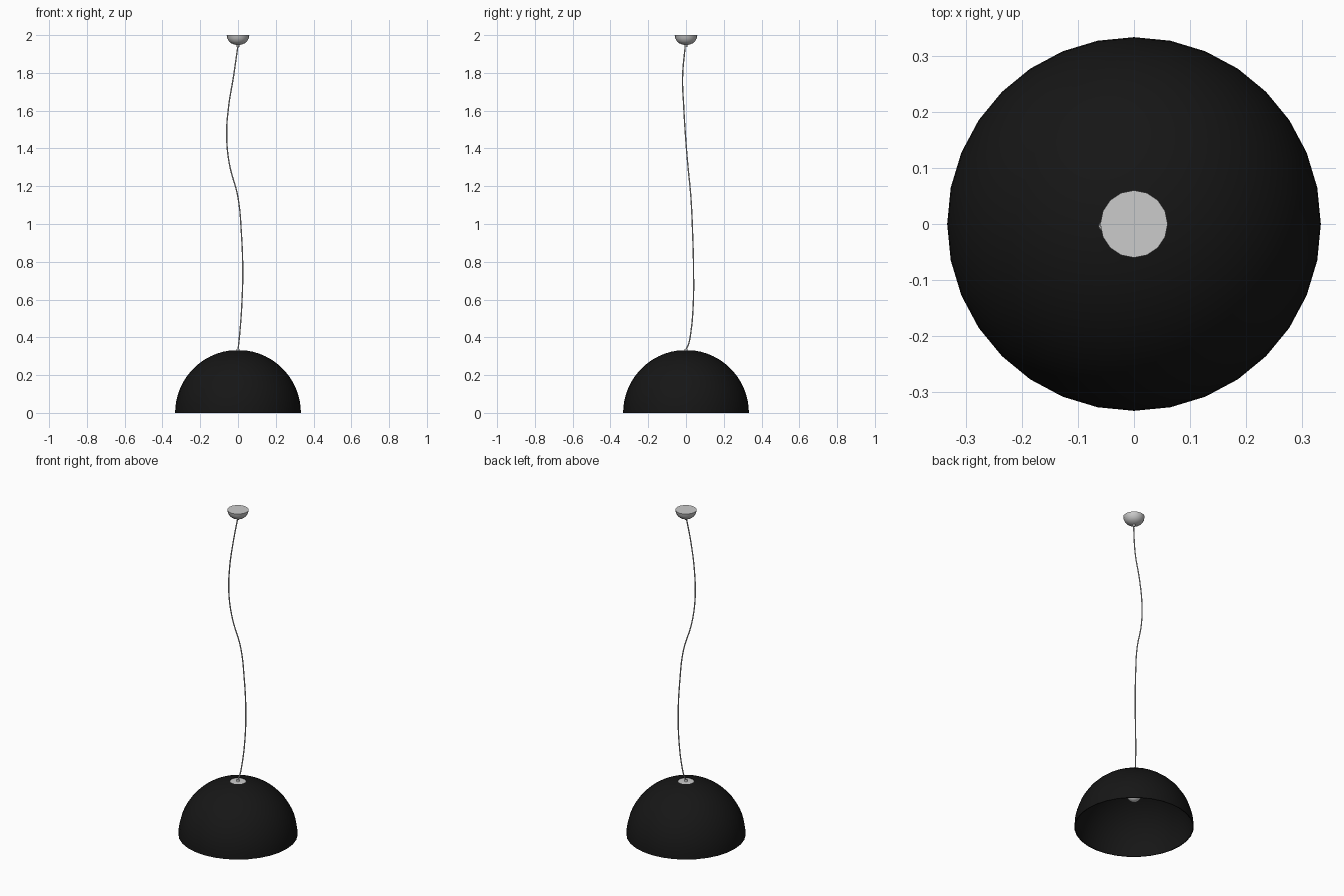
import bpy, bmesh, math
from math import sin, cos, pi

if "Cube" in bpy.data.objects:
    bpy.data.objects.remove(bpy.data.objects["Cube"])


def lathe(name, profile, sides, mat=None):
    """Revolve an (r, z) profile about z; r = 0 gives a pole."""
    bm = bmesh.new()
    rings = []
    for r, z in profile:
        if r == 0:
            rings.append([bm.verts.new((0, 0, z))] * sides)
        else:
            rings.append([bm.verts.new((r * cos(2 * pi * i / sides), r * sin(2 * pi * i / sides), z))
                          for i in range(sides)])
    for a, b in zip(rings, rings[1:]):
        for i in range(sides):
            j = (i + 1) % sides
            bm.faces.new(list(dict.fromkeys((a[i], a[j], b[j], b[i]))))
    bmesh.ops.recalc_face_normals(bm, faces=bm.faces)
    me = bpy.data.meshes.new(name)
    bm.to_mesh(me)
    bm.free()
    ob = bpy.data.objects.new(name, me)
    bpy.context.collection.objects.link(ob)
    if mat:
        me.materials.append(mat)
    bpy.ops.object.select_all(action='DESELECT')
    ob.select_set(True)
    bpy.context.view_layer.objects.active = ob
    bpy.ops.object.shade_smooth_by_angle(angle=math.radians(40))
    return ob


def wire(name, points, radius):
    """Round cord through the given points."""
    cu = bpy.data.curves.new(name, 'CURVE')
    cu.dimensions = '3D'
    cu.bevel_depth = radius
    cu.bevel_resolution = 2
    cu.resolution_u = 8
    cu.use_fill_caps = True
    sp = cu.splines.new('BEZIER')
    sp.bezier_points.add(len(points) - 1)
    for bp, p in zip(sp.bezier_points, points):
        bp.co = p
        bp.handle_left_type = bp.handle_right_type = 'AUTO'
    ob = bpy.data.objects.new(name, cu)
    bpy.context.collection.objects.link(ob)
    return ob


def arc(r, a0, a1, n, zc=0.0):
    return [(r * cos(a0 + (a1 - a0) * i / n), zc + r * sin(a0 + (a1 - a0) * i / n))
            for i in range(n + 1)]


black = bpy.data.materials.new("shade_black")
black.diffuse_color = (0.008, 0.008, 0.008, 1)
black.use_nodes = True
black.node_tree.nodes["Principled BSDF"].inputs["Base Color"].default_value = black.diffuse_color

# Hemispherical shade: thin shell with a round opening at the top
R, T, HOLE = 0.333, 0.005, 0.045
outer = arc(R, 0, math.acos(HOLE / R), 14)
inner = arc(R - T, math.acos(HOLE / (R - T)), 0, 14)
lathe("shade", outer + inner + outer[:1], 32, black)

# Cap filling the opening, with a small cord grip
lathe("shade_cap", [(0, 0.338), (0.007, 0.338), (0.009, 0.328), (HOLE, 0.327),
                    (HOLE, 0.318), (0, 0.318)], 24)

# Lamp socket and bulb under the cap
lathe("socket", [(0, 0.318), (0.022, 0.318), (0.022, 0.245), (0, 0.245)], 16)
bulb = arc(0.04, -pi / 2, pi / 3, 10, 0.205)
lathe("bulb", [(0, 0.165)] + bulb[1:] + [(0.017, 0.25), (0, 0.25)], 16)

# Ceiling canopy: bowl with flat top and small cord collar
lathe("canopy", [(0, 2.0), (0.06, 2.0), (0.057, 1.983), (0.048, 1.967), (0.035, 1.956),
                 (0.018, 1.95), (0.008, 1.948), (0.007, 1.938), (0, 1.938)], 16)

# Loose electric cord and thin straight suspension wire
wire("power_cord", [(0, -0.004, 1.945), (-0.024, -0.018, 1.78), (-0.05, -0.012, 1.62),
                    (-0.06, -0.003, 1.47), (-0.046, 0.009, 1.32), (0, 0.026, 1.14),
                    (0.018, 0.035, 0.95), (0.025, 0.04, 0.75), (0.02, 0.038, 0.57),
                    (0.01, 0.026, 0.43), (0.003, 0.012, 0.36), (0, 0, 0.336)], 0.0035)
wire("suspension_wire", [(0, 0, 0.33), (0, 0, 1.945)], 0.001)
